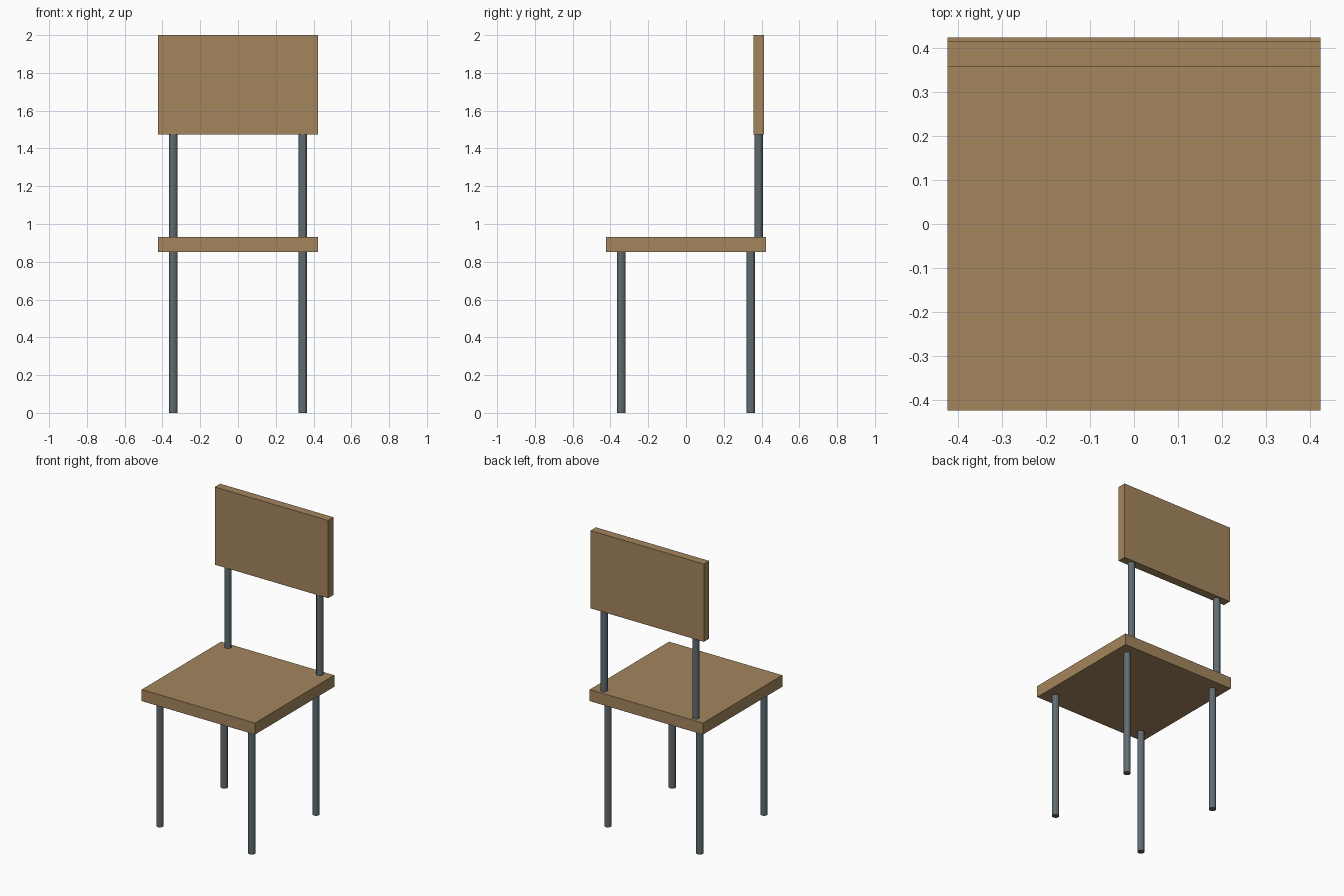
import bpy

if "Cube" in bpy.data.objects:
    bpy.data.objects.remove(bpy.data.objects["Cube"])


def material(name, color):
    m = bpy.data.materials.new(name)
    m.diffuse_color = (*color, 1)
    m.use_nodes = True
    m.node_tree.nodes["Principled BSDF"].inputs["Base Color"].default_value = m.diffuse_color
    return m


wood = material("wood", (0.37, 0.24, 0.11))
metal = material("metal", (0.12, 0.15, 0.17))


def box(name, lo, hi):
    center = [(a + b) / 2 for a, b in zip(lo, hi)]
    bpy.ops.mesh.primitive_cube_add(size=1, location=center)
    ob = bpy.context.object
    ob.name = name
    ob.scale = [b - a for a, b in zip(lo, hi)]
    bpy.ops.object.transform_apply(location=False, rotation=False, scale=True)
    ob.data.materials.append(wood)


def rod(name, x, y, z0, z1, radius=0.0225):
    bpy.ops.mesh.primitive_cylinder_add(vertices=12, radius=radius, depth=z1 - z0,
                                        location=(x, y, (z0 + z1) / 2))
    ob = bpy.context.object
    ob.name = name
    ob.data.materials.append(metal)


# Seat slab and backrest panel
box("seat", (-0.423, -0.423, 0.852), (0.423, 0.423, 0.93))
box("backrest", (-0.423, 0.357, 1.475), (0.423, 0.414, 2.0))

# Legs and backrest posts, mirrored left and right
for side, sx in (("left", -1), ("right", 1)):
    x = sx * 0.343
    rod(f"front_leg_{side}", x, -0.343, 0, 0.852)
    rod(f"rear_leg_{side}", x, 0.343, 0, 0.852)
    rod(f"back_post_{side}", x, 0.384, 0.93, 1.475)
